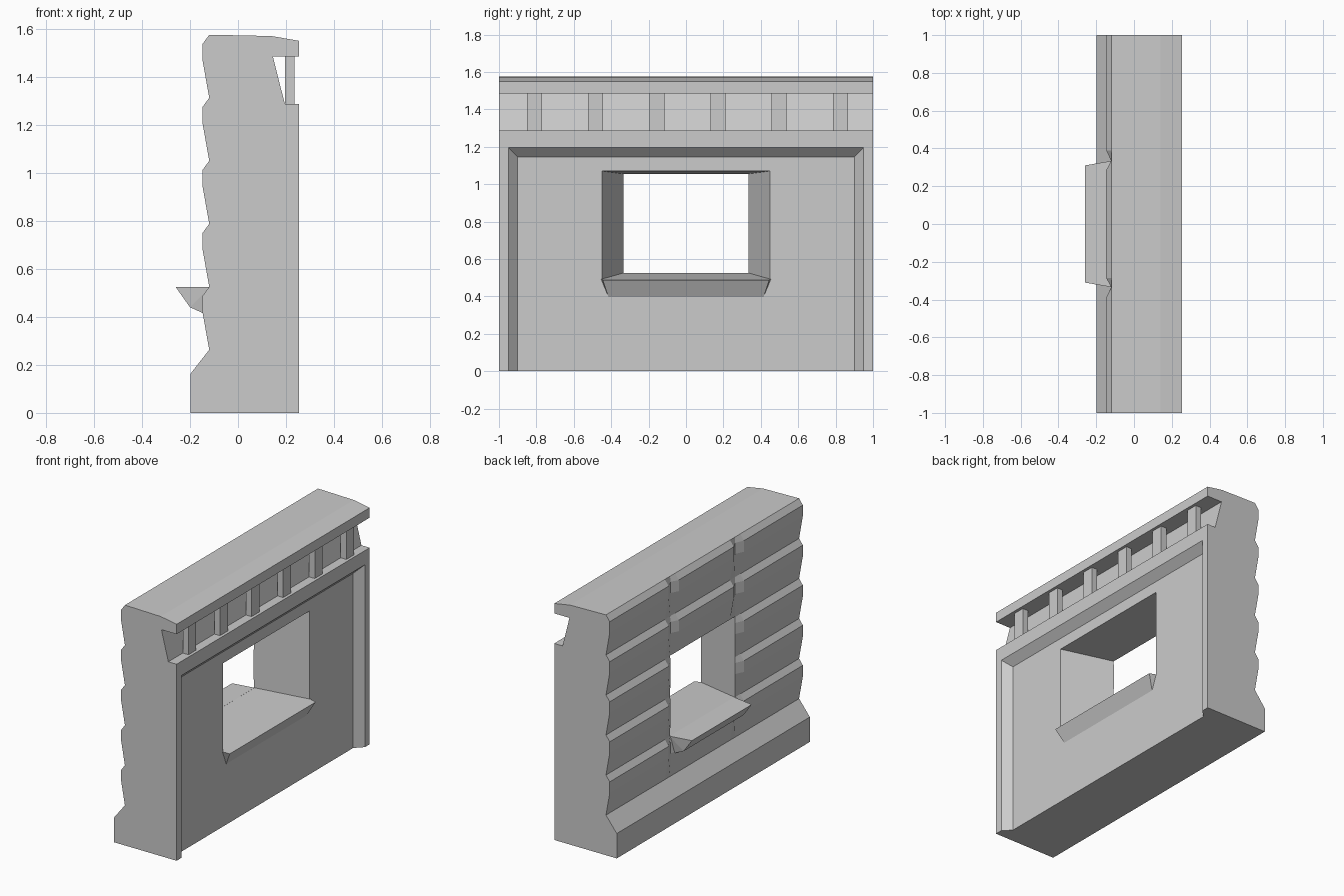
import bpy, bmesh

if "Cube" in bpy.data.objects:
    bpy.data.objects.remove(bpy.data.objects["Cube"])


def make_object(name, bm):
    bmesh.ops.recalc_face_normals(bm, faces=bm.faces)
    mesh = bpy.data.meshes.new(name)
    bm.to_mesh(mesh)
    bm.free()
    ob = bpy.data.objects.new(name, mesh)
    bpy.context.collection.objects.link(ob)
    return ob


def loft(name, rings):
    """Skin matching closed rings and cap both ends."""
    bm = bmesh.new()
    vs = [[bm.verts.new(p) for p in ring] for ring in rings]
    n = len(vs[0])
    for a, b in zip(vs, vs[1:]):
        for i in range(n):
            j = (i + 1) % n
            bm.faces.new((a[i], a[j], b[j], b[i]))
    bm.faces.new(vs[0])
    bm.faces.new(vs[-1][::-1])
    return make_object(name, bm)


def mirrored_hull(name, half):
    """Convex solid from points mirrored across y = 0."""
    bm = bmesh.new()
    for x, y, z in half:
        bm.verts.new((x, y, z))
        bm.verts.new((x, -y, z))
    bmesh.ops.convex_hull(bm, input=bm.verts)
    return make_object(name, bm)


def rect(x, y, z0, z1):
    return [(x, -y, z0), (x, y, z0), (x, y, z1), (x, -y, z1)]


def cut(ob, cutter):
    cutter.hide_render = True
    mod = ob.modifiers.new("cut", 'BOOLEAN')
    mod.operation = 'DIFFERENCE'
    mod.solver = 'EXACT'
    mod.object = cutter
    bpy.context.view_layer.objects.active = ob
    bpy.ops.object.modifier_apply(modifier=mod.name)
    bpy.data.objects.remove(cutter)


VALLEY, TIP = -0.12, -0.147


def wall_profile(y, tip):
    # plinth, five overlapping boards, coping, frieze recess
    pts = [(0.255, 0), (-0.198, 0), (-0.198, 0.163), (VALLEY, 0.263)]
    for i in range(5):
        z = 0.263 + i * 0.2625
        pts += [(tip, z + 0.152), (tip, z + 0.225), (VALLEY, z + 0.2625)]
    pts += [(0.14, 1.57), (0.255, 1.55), (0.255, 1.485),
            (0.145, 1.485), (0.195, 1.288), (0.255, 1.288)]
    return [(x, y, z) for x, z in pts]


# Wall, with the boards pinched in at the two window edges
stations = [(-1, TIP), (-0.39, TIP), (-0.335, VALLEY - 0.001), (-0.285, TIP),
            (0.285, TIP), (0.335, VALLEY - 0.001), (0.39, TIP), (1, TIP)]
wall = loft("wall", [wall_profile(y, t) for y, t in stations])

# Shallow bevelled panel recess
cut(wall, loft("panel_cutter", [rect(0.205, 0.9, -0.1, 1.145),
                                rect(0.305, 1.0, -0.1, 1.245)]))
# Splayed window opening
cut(wall, loft("window_cutter", [rect(-0.3, 0.335, 0.525, 1.055),
                                 rect(-0.12, 0.335, 0.525, 1.055),
                                 rect(0.3, 0.484, 0.483, 1.075)]))

# Window sills on both faces
mirrored_hull("inner_sill", [(0.252, 0.445, 0.488), (0.2, 0.455, 0.493),
                             (0.205, 0.415, 0.398), (0.18, 0.415, 0.4)])
mirrored_hull("outer_sill", [(-0.26, 0.31, 0.525), (-0.115, 0.335, 0.525),
                             (-0.2, 0.31, 0.44), (-0.14, 0.31, 0.413),
                             (-0.115, 0.31, 0.42)])

# Row of small square posts under the coping
for i in range(6):
    y = -0.81 + i * 0.327
    mirrored = [(x, y + s, z) for x in (0.195, 0.236)
                for s in (-0.04, 0.04) for z in (1.28, 1.49)]
    bm = bmesh.new()
    for p in mirrored:
        bm.verts.new(p)
    bmesh.ops.convex_hull(bm, input=bm.verts)
    make_object(f"post_{i + 1}", bm)
